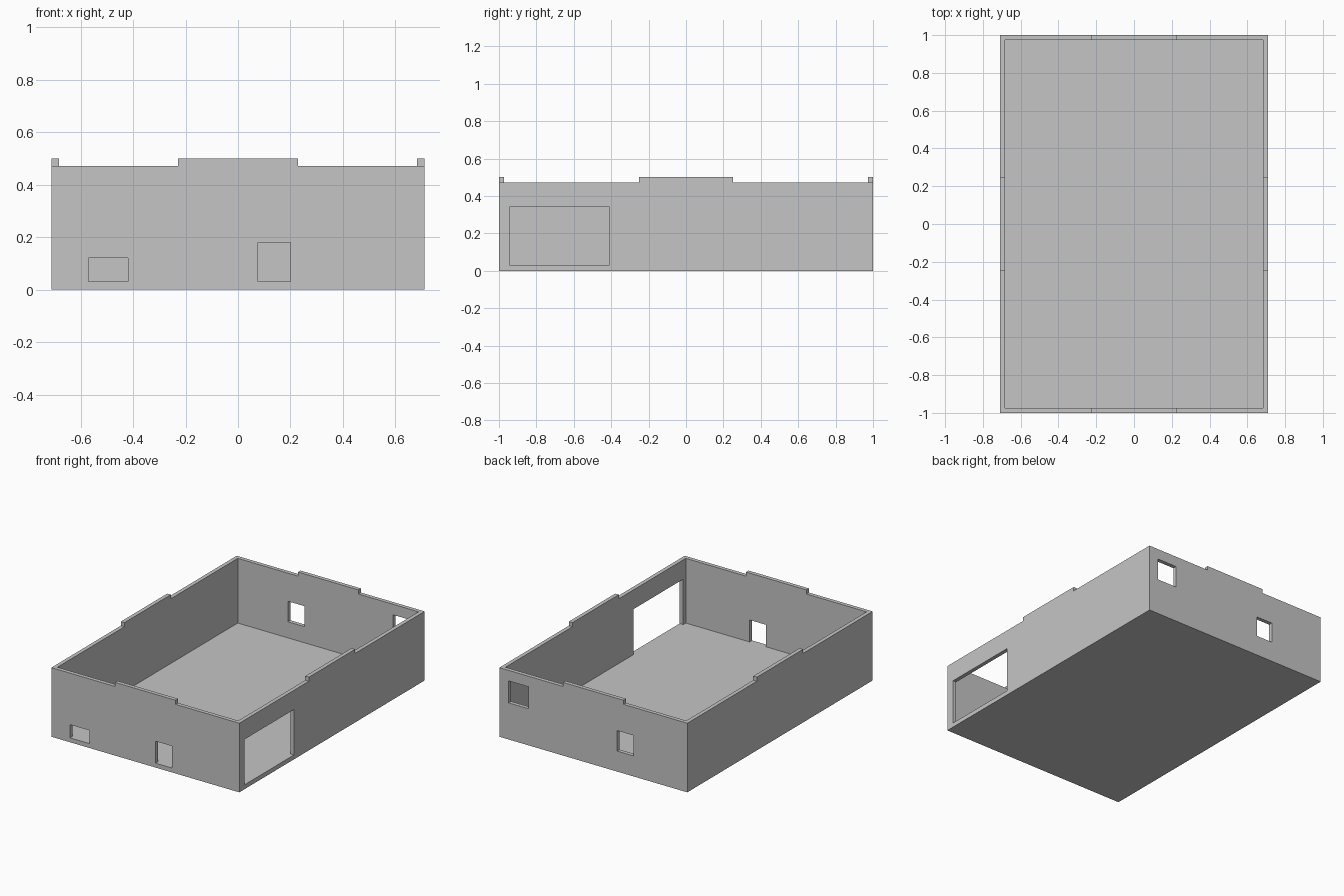
import bpy
import bmesh
from math import radians
from mathutils import Matrix, Vector

if "Cube" in bpy.data.objects:
    bpy.data.objects.remove(bpy.data.objects["Cube"], do_unlink=True)

HALF_X, HALF_Y = 0.71, 1.0
WALL, FLOOR = 0.027, 0.03
LOW, HIGH = 0.472, 0.50
REACH = 0.05     # how far a cutter passes either side of a wall


def box(name, lo, hi):
    lo, hi = Vector(lo), Vector(hi)
    mesh = bpy.data.meshes.new(name)
    bm = bmesh.new()
    bmesh.ops.create_cube(bm, size=1, matrix=Matrix.Translation((lo + hi) / 2)
                          @ Matrix.Diagonal((*(hi - lo), 1)))
    bm.to_mesh(mesh)
    bm.free()
    obj = bpy.data.objects.new(name, mesh)
    bpy.context.collection.objects.link(obj)
    return obj


def cut(target, lo, hi):
    cutter = box("cutter", lo, hi)
    cutter.hide_render = True
    mod = target.modifiers.new("cut", 'BOOLEAN')
    mod.operation, mod.solver, mod.object = 'DIFFERENCE', 'EXACT', cutter
    bpy.context.view_layer.objects.active = target
    bpy.ops.object.modifier_apply(modifier=mod.name)
    bpy.data.objects.remove(cutter, do_unlink=True)


# Walled shell with a solid floor
shell = box("walled_shell", (-HALF_X, -HALF_Y, 0), (HALF_X, HALF_Y, HIGH))
cut(shell, (WALL - HALF_X, WALL - HALF_Y, FLOOR),
    (HALF_X - WALL, HALF_Y - WALL, HIGH + REACH))

# Lowered corners leave a raised parapet in the middle of each wall
for sx in (-1, 1):
    for sy in (-1, 1):
        xs = sorted((sx * 0.228, sx * (HALF_X + REACH)))
        ys = sorted((sy * 0.25, sy * (HALF_Y + REACH)))
        cut(shell, (xs[0], ys[0], LOW), (xs[1], ys[1], HIGH + REACH))

# Windows and doors in the front and back walls: side, x range, z range
for side, x0, x1, z0, z1 in (
        (-1, -0.57, -0.42, FLOOR, 0.12),
        (-1, 0.077, 0.20, FLOOR, 0.18),
        (1, 0.49, 0.64, 0.25, 0.40),
        (1, -0.305, -0.18, 0.14, 0.28)):
    y = side * HALF_Y
    cut(shell, (x0, y - REACH, z0), (x1, y + REACH, z1))

# Wide gate in the left wall
cut(shell, (HALF_X - REACH, -0.945, FLOOR), (HALF_X + REACH, -0.41, 0.34))

# Merge flat faces left over from the cuts
bm = bmesh.new()
bm.from_mesh(shell.data)
bmesh.ops.remove_doubles(bm, verts=bm.verts, dist=0.0001)
bmesh.ops.dissolve_limit(bm, angle_limit=radians(1), verts=bm.verts, edges=bm.edges)
bm.to_mesh(shell.data)
bm.free()

# Plain grey
grey = bpy.data.materials.new("light_grey")
grey.use_nodes = True
colour = (0.56, 0.56, 0.56, 1)
grey.diffuse_color = colour
grey.node_tree.nodes["Principled BSDF"].inputs["Base Color"].default_value = colour
shell.data.materials.clear()
shell.data.materials.append(grey)
for face in shell.data.polygons:
    face.material_index = 0
